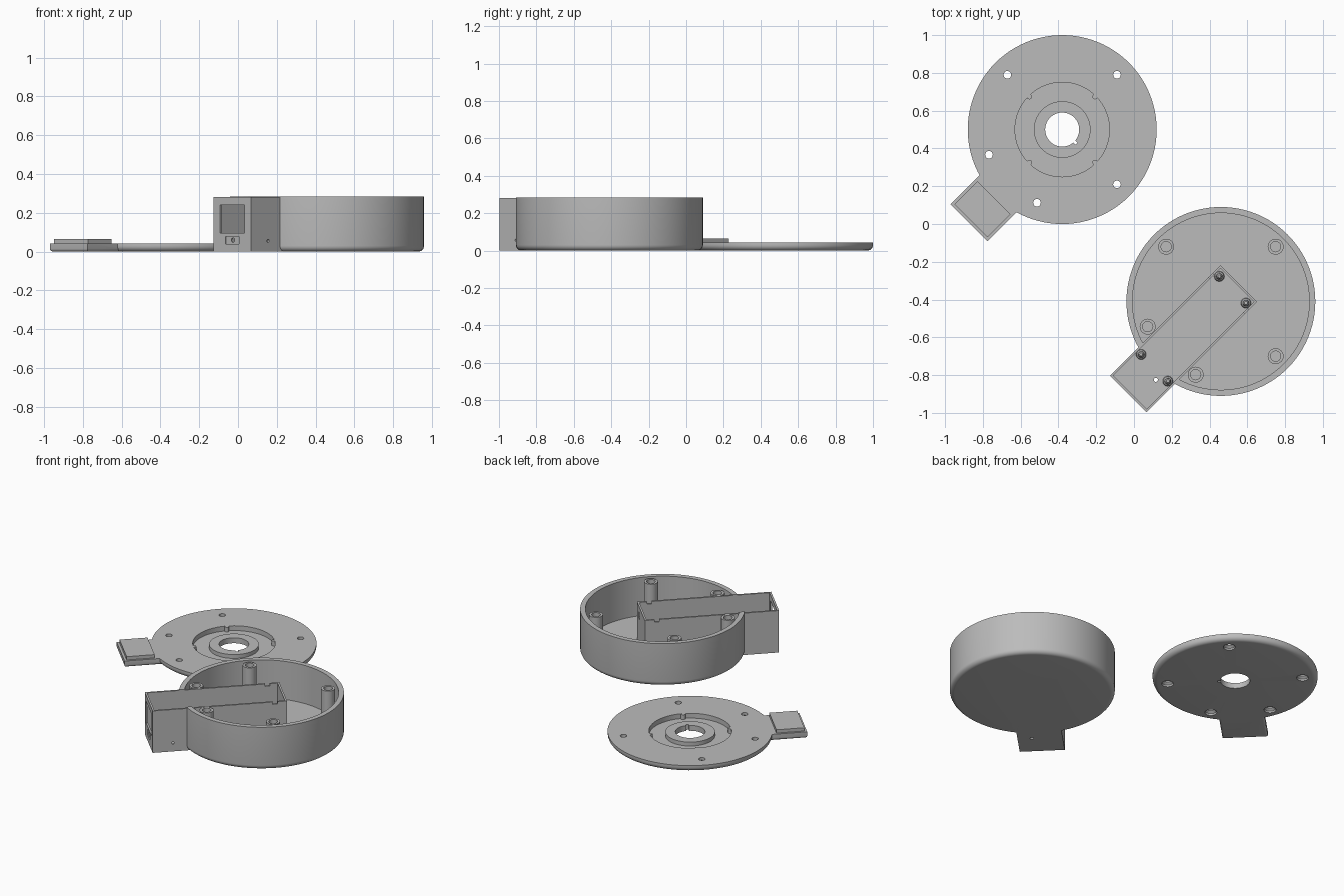
import bpy, bmesh
from math import pi, radians, sin, cos
from mathutils import Matrix, Vector

if "Cube" in bpy.data.objects:
    bpy.data.objects.remove(bpy.data.objects["Cube"], do_unlink=True)

grey = bpy.data.materials.new("plain grey")
grey.use_nodes = True
grey.diffuse_color = (0.5, 0.5, 0.5, 1)
grey.node_tree.nodes["Principled BSDF"].inputs["Base Color"].default_value = (0.5, 0.5, 0.5, 1)


def finish(name, bm):
    bmesh.ops.recalc_face_normals(bm, faces=bm.faces)
    mesh = bpy.data.meshes.new(name)
    bm.to_mesh(mesh)
    bm.free()
    mesh.materials.append(grey)
    ob = bpy.data.objects.new(name, mesh)
    bpy.context.collection.objects.link(ob)
    return ob


def lathe(name, profile, x=0, y=0, steps=96):
    """Revolve a closed (radius, height) profile about a vertical axis."""
    bm = bmesh.new()
    verts = [bm.verts.new((r, 0, z)) for r, z in profile]
    edges = [bm.edges.new((a, b)) for a, b in zip(verts, verts[1:] + verts[:1])]
    bmesh.ops.spin(bm, geom=verts + edges, cent=(0, 0, 0), axis=(0, 0, 1),
                   angle=2 * pi, steps=steps)
    bmesh.ops.remove_doubles(bm, verts=bm.verts, dist=1e-5)
    bmesh.ops.dissolve_degenerate(bm, edges=bm.edges, dist=1e-6)
    bmesh.ops.translate(bm, verts=bm.verts, vec=(x, y, 0))
    return finish(name, bm)


def box(name, x, y, z):
    """Box from (low, high) pairs on each axis."""
    bm = bmesh.new()
    size = Vector([b - a for a, b in (x, y, z)])
    mid = Vector([(a + b) / 2 for a, b in (x, y, z)])
    bmesh.ops.create_cube(bm, size=1, matrix=Matrix.Translation(mid) @ Matrix.Diagonal(size).to_4x4())
    return finish(name, bm)


def rod(name, r, z0, z1, x=0, y=0, steps=32):
    return lathe(name, [(0, z0), (r, z0), (r, z1), (0, z1)], x, y, steps)


def side_rod(r, centre, axis):
    """Horizontal drill along the X or Y axis."""
    bm = bmesh.new()
    turn = Matrix.Rotation(pi / 2, 4, "Y" if axis == "X" else "X")
    bmesh.ops.create_cone(bm, cap_ends=True, segments=24, radius1=r, radius2=r, depth=0.08,
                          matrix=Matrix.Translation(centre) @ turn)
    return finish("drill", bm)


def combine(target, tool, op="DIFFERENCE"):
    mod = target.modifiers.new("combine", "BOOLEAN")
    mod.operation, mod.solver, mod.object = op, "EXACT", tool
    bpy.context.view_layer.objects.active = target
    bpy.ops.object.modifier_apply(modifier=mod.name)
    bpy.data.objects.remove(tool, do_unlink=True)


def fillet(radius, corner, steps=6):
    """Rounded lower outer edge of a disc."""
    angles = [pi / 2 * i / steps for i in range(steps + 1)]
    return [(radius - corner + corner * sin(a), corner - corner * cos(a)) for a in angles]


screw_spots = [(0.41 * cos(radians(a)), 0.41 * sin(radians(a))) for a in (180, 90, -90, 26, -26)]

# Round housing with the long electronics channel, channel pointing along +x
housing = lathe("housing", [(0, 0)] + fillet(0.5, 0.03)
                + [(0.5, 0.285), (0.468, 0.285), (0.468, 0.03), (0, 0.03)])
combine(housing, box("channel", (-0.134, 0.693), (-0.137, 0.137), (0, 0.28)), "UNION")
combine(housing, box("cavity", (-0.122, 0.681), (-0.125, 0.125), (0.025, 0.4)))

# Display window, recessed port and small drilled openings
combine(housing, box("window", (0.65, 0.72), (-0.09, 0.09), (0.095, 0.24)))
combine(housing, box("port", (0.687, 0.72), (-0.05, 0.05), (0.04, 0.078)))
combine(housing, side_rod(0.012, (0.7, 0, 0.059), "X"))
combine(housing, side_rod(0.008, (0.568, 0.137, 0.055), "Y"))
combine(housing, rod("drain", 0.011, -0.1, 0.1, 0.537, 0.05, 24))
combine(housing, box("end_slot", (-0.16, -0.11), (0.04, 0.09), (0.2, 0.24)))
for side in (-1, 1):
    combine(housing, box("notch", (-0.075, -0.045), sorted((side * 0.12, side * 0.15)), (0.265, 0.4)))

parts = [housing]
# Screw posts with blind, countersunk holes
for x, y in screw_spots:
    parts.append(lathe("screw_post", [(0, 0.02), (0.042, 0.02), (0.042, 0.28), (0.027, 0.28),
                                      (0.027, 0.16), (0, 0.16)], x, y, 32))
# Tapered board pegs inside the channel
for x in (-0.088, 0.497):
    for y in (-0.1, 0.1):
        parts.append(lathe("board_peg", [(0, 0.02), (0.028, 0.02), (0.024, 0.04), (0.017, 0.045),
                                         (0.014, 0.07), (0.008, 0.078), (0, 0.08)], x, y, 24))

# Lid disc with sunken ring around the raised hub
lid = lathe("lid", [(0.09, 0)] + fillet(0.5, 0.03)
            + [(0.5, 0.042), (0.25, 0.042), (0.25, 0.01), (0.15, 0.01), (0.15, 0.036), (0.09, 0.036)])
tab = box("lid_tab", (0.4, 0.697), (-0.138, 0.138), (0, 0.042))
bm = bmesh.new()
bm.from_mesh(tab.data)
low = [e for e in bm.edges if all(v.co.z < 0.01 for v in e.verts) and any(v.co.x > 0.6 for v in e.verts)]
bmesh.ops.bevel(bm, geom=low, offset=0.015, segments=4, affect="EDGES", profile=0.5)
bm.to_mesh(tab.data)
bm.free()
combine(lid, tab, "UNION")
combine(lid, box("tongue", (0.51, 0.682), (-0.124, 0.124), (0.03, 0.064)), "UNION")

# Countersunk screw holes, entered from below
for x, y in screw_spots:
    combine(lid, lathe("countersink", [(0, -0.02), (0.036, -0.02), (0.036, 0.012), (0.02, 0.024),
                                       (0.02, 0.1), (0, 0.1)], x, y, 32))
# Key slot in the hub and four nubs on the sunken wall
combine(lid, box("key_slot", (-0.008, 0.008), (0.08, 0.106), (-0.1, 0.1)))
parts.append(lid)
for i in range(4):
    a = i * pi / 2
    nub = rod("ring_nub", 0.014, 0.005, 0.0415, 0.246 * cos(a), 0.246 * sin(a), 20)
    combine(lid, nub, "UNION")

# Turn each assembly diagonally, place it and shade
for ob in parts:
    place = (-0.38, 0.5, 0) if ob is lid else (0.46, -0.41, 0)
    ob.data.transform(Matrix.Translation(place) @ Matrix.Rotation(radians(225), 4, "Z"))
    bpy.ops.object.select_all(action="DESELECT")
    ob.select_set(True)
    bpy.context.view_layer.objects.active = ob
    bpy.ops.object.shade_smooth_by_angle(angle=radians(30))
